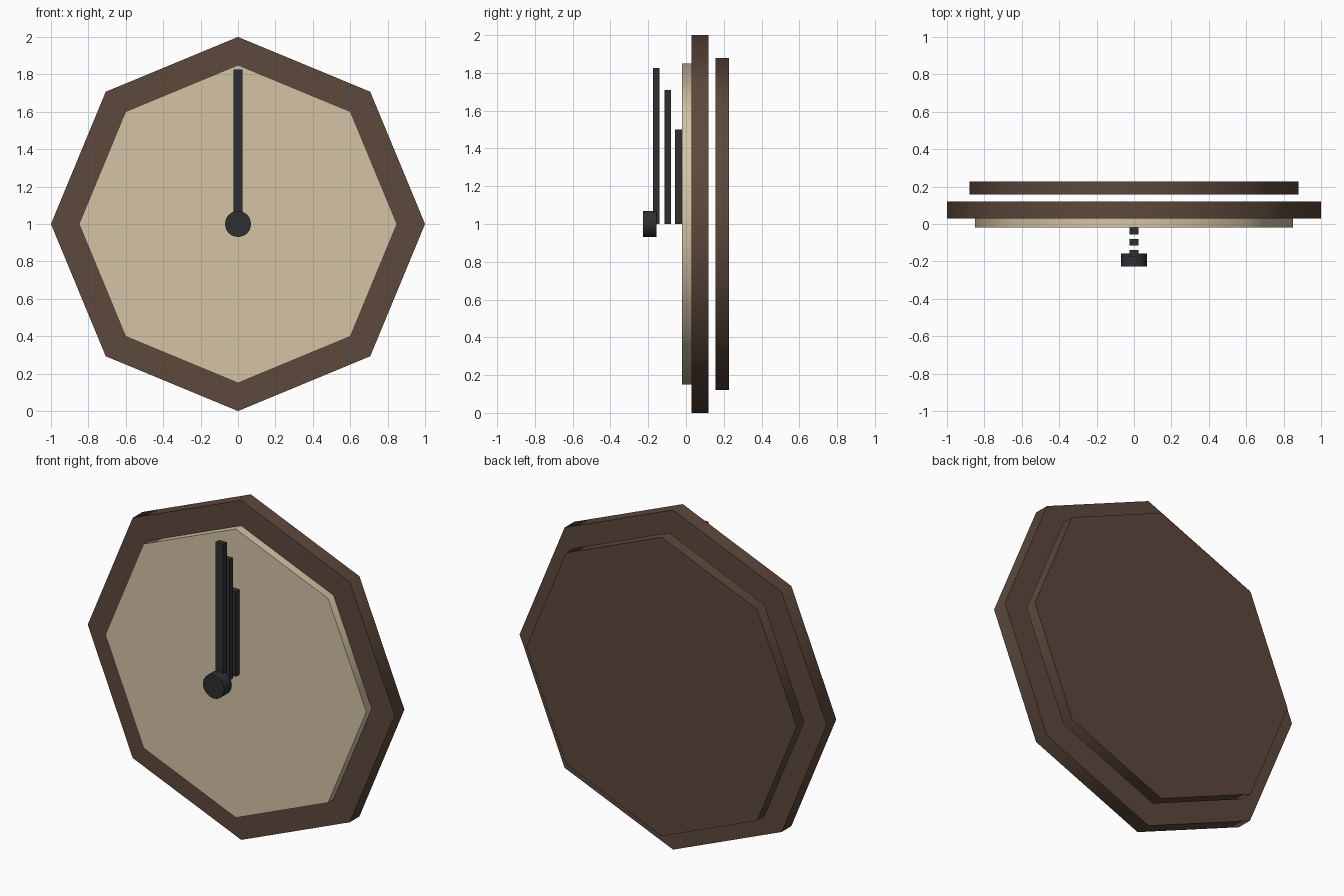
import bpy
from math import pi, radians

cube = bpy.data.objects.get("Cube")
if cube:
    bpy.data.objects.remove(cube, do_unlink=True)


def material(name, colour):
    m = bpy.data.materials.new(name)
    m.use_nodes = True
    m.diffuse_color = (*colour, 1)
    m.node_tree.nodes["Principled BSDF"].inputs["Base Color"].default_value = (*colour, 1)
    return m


brown = material("dark brown wood", (0.109, 0.065, 0.045))
cream = material("cream dial", (0.658, 0.552, 0.376))
black = material("charcoal metal", (0.027, 0.029, 0.030))


def disc(name, sides, radius, y0, y1, mat):
    """Prism facing the front, with a corner at the top and smooth sides."""
    bpy.ops.mesh.primitive_cylinder_add(
        vertices=sides, radius=radius, depth=y1 - y0,
        location=(0, (y0 + y1) / 2, 1), rotation=(pi / 2, 0, 0))
    ob = bpy.context.object
    ob.name = name
    ob.data.materials.append(mat)
    bpy.ops.object.shade_smooth_by_angle(angle=radians(60))


def hand(name, length, y0, y1):
    """Flat bar rising from the centre of the dial."""
    bpy.ops.mesh.primitive_cube_add(size=1, location=(0, (y0 + y1) / 2, 1 + length / 2))
    ob = bpy.context.object
    ob.name = name
    ob.scale = (0.05, y1 - y0, length)
    bpy.ops.object.transform_apply(location=False, rotation=False, scale=True)
    ob.data.materials.append(black)


# Octagonal case, dial and backing board
disc("outer_frame", 8, 1.0, 0.03, 0.12, brown)
disc("back_board", 8, 0.88, 0.157, 0.227, brown)
disc("dial", 8, 0.85, -0.02, 0.03, cream)

# Three stacked hands and their centre cap
hand("hour_hand", 0.5, -0.057, -0.02)
hand("minute_hand", 0.71, -0.115, -0.08)
hand("second_hand", 0.825, -0.175, -0.14)
disc("centre_cap", 16, 0.07, -0.227, -0.157, black)
